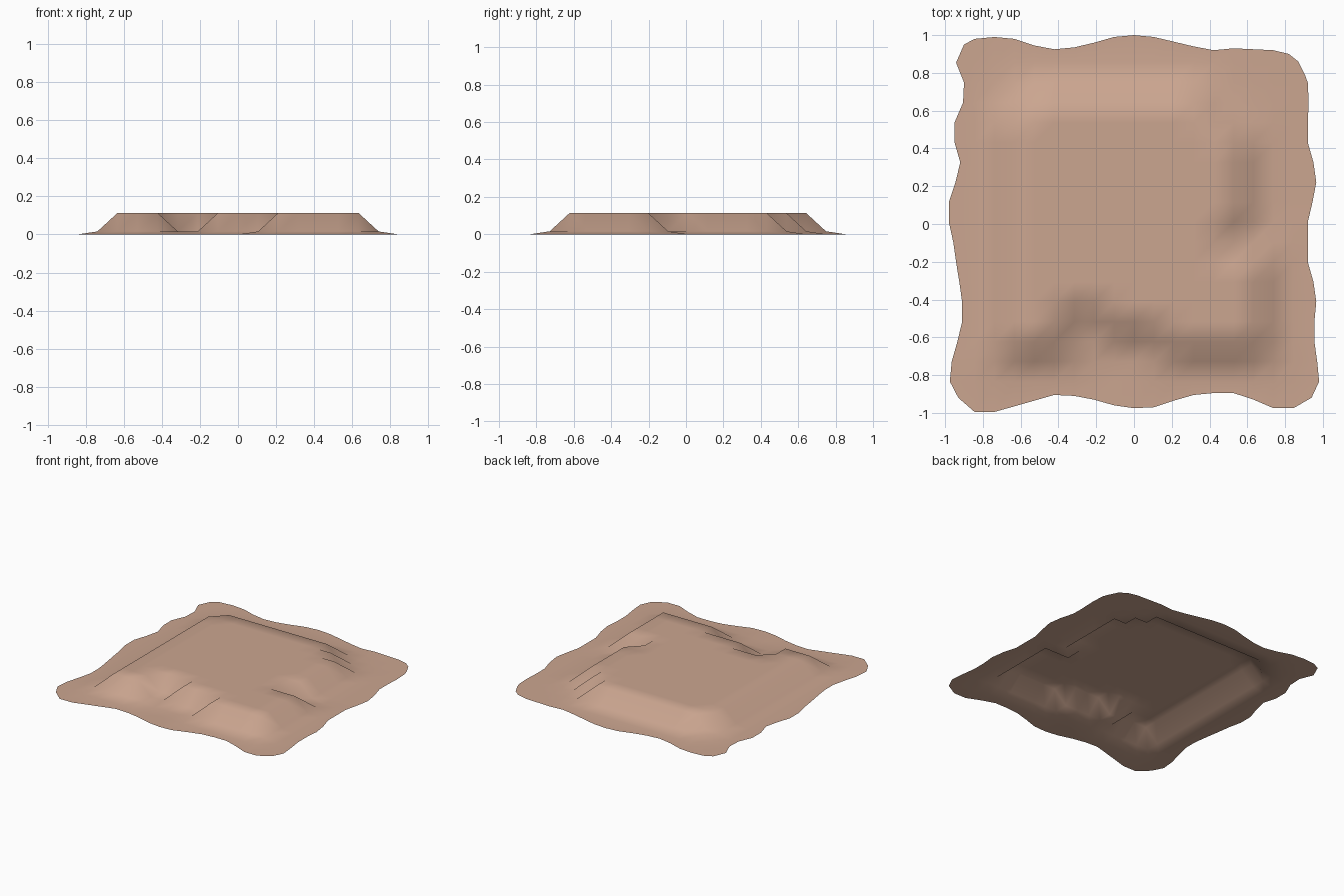
import bpy, bmesh

if "Cube" in bpy.data.objects:
    bpy.data.objects.remove(bpy.data.objects["Cube"])

STEP, Y_SHIFT, N = 0.1055, 0.01, 9
TOP_Z, FOOT_Z = 0.113, 0.016

# Wavy rim, one coordinate per grid line from -8 to 8
BACK = [.98, .99, .98, .945, .925, .935, .96, .99, 1, .99, .965, .94, .92, .93, .925, .92, .90]
FRONT = [-.995, -.995, -.965, -.935, -.905, -.91, -.93, -.96, -.975, -.97, -.935, -.905, -.895, -.895, -.93, -.975, -.975]
LEFT = [-.975, -.965, -.935, -.91, -.91, -.925, -.942, -.957, -.98, -.98, -.945, -.92, -.95, -.95, -.905, -.90, -.942]
RIGHT = [.98, .97, .955, .955, .965, .95, .92, .92, .92, .945, .965, .95, .92, .92, .925, .92, .905]
CORNERS = {(-N, -N): (-.93, -.92), (N, -N): (.94, -.92), (-N, N): (-.90, .95), (N, N): (.87, .86)}


def raised(i, j):
    """True where a grid point belongs to the plateau."""
    if abs(i) > 6 or abs(j) > 6:
        return False
    # Notched front edge
    front = -4 if i in (-3, -2) else -5 if i in (-1, 0, 1) else -6
    # Right edge with a gully and a stepped back corner
    right = {-1: 4, 0: 5, 1: 5, 2: 5, 3: 5, 4: 5, 5: 4, 6: 3}.get(j, 6)
    left = -5 if j == 6 else -6
    return j >= front and left <= i <= right


def height(i, j):
    if raised(i, j):
        return TOP_Z
    near = any(raised(i + a, j + b) for a in (-1, 0, 1) for b in (-1, 0, 1))
    return FOOT_Z if near else 0.0


def position(i, j):
    if (i, j) in CORNERS:
        return CORNERS[i, j]
    x, y = i * STEP, j * STEP + Y_SHIFT
    if abs(j) == N:
        y = (BACK if j > 0 else FRONT)[i + 8]
        if i == 8 and j > 0:
            x = 0.82
    if abs(i) == N:
        x = (RIGHT if i > 0 else LEFT)[j + 8]
        if j == 8 and i > 0:
            y = 0.79
    return x, y


# Single-sided terrain sheet
bm = bmesh.new()
R = range(-N, N + 1)
v = {(i, j): bm.verts.new((*position(i, j), height(i, j))) for i in R for j in R}
for i in range(-N, N):
    for j in range(-N, N):
        f = bm.faces.new((v[i, j], v[i + 1, j], v[i + 1, j + 1], v[i, j + 1]))
        f.smooth = True
mesh = bpy.data.meshes.new("plateau_terrain")
bm.to_mesh(mesh)
bm.free()
obj = bpy.data.objects.new("plateau_terrain", mesh)
bpy.context.collection.objects.link(obj)

mat = bpy.data.materials.new("clay")
mat.diffuse_color = (0.60, 0.38, 0.28, 1)
mat.use_nodes = True
mat.node_tree.nodes["Principled BSDF"].inputs["Base Color"].default_value = mat.diffuse_color
mesh.materials.append(mat)
